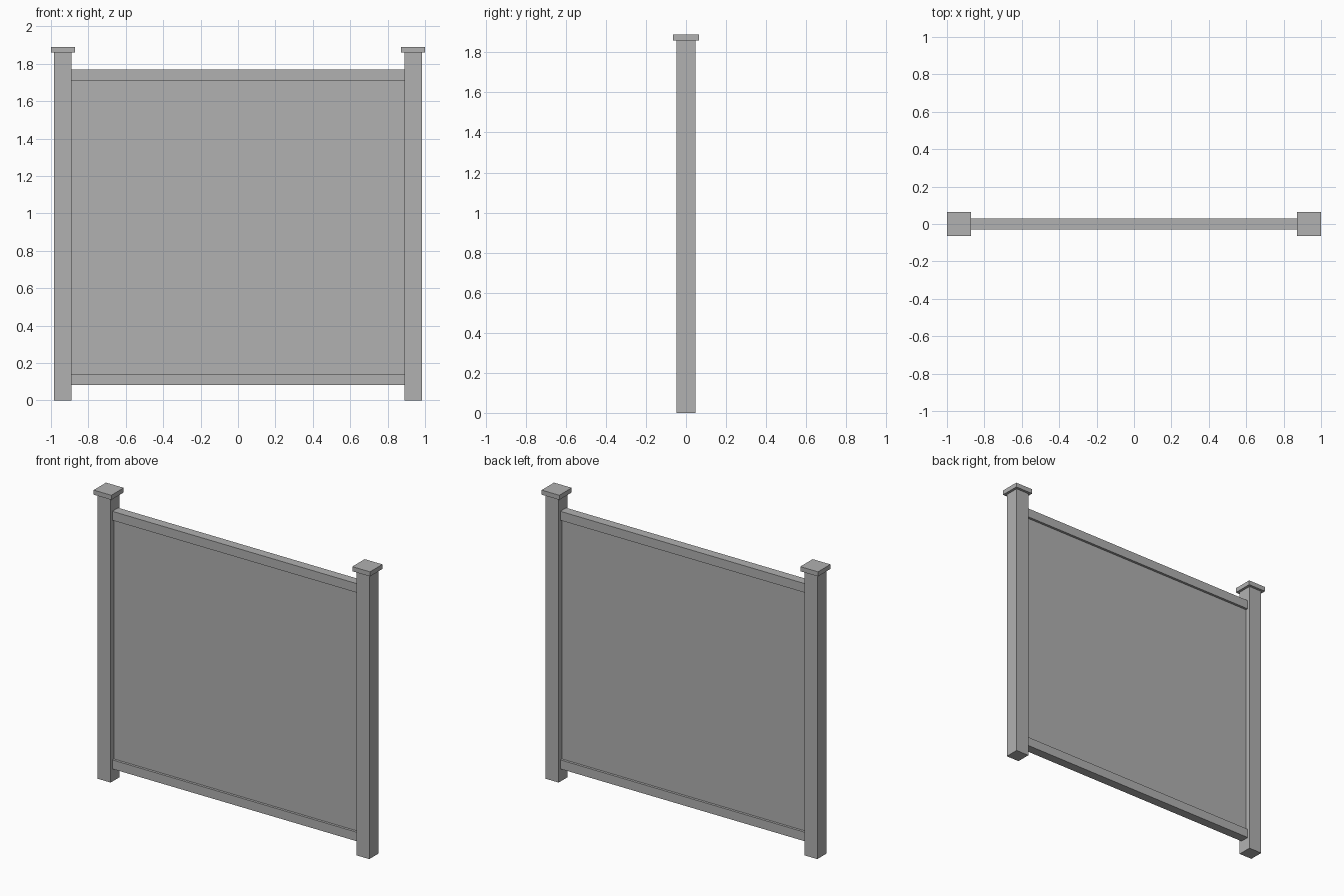
import bpy

cube = bpy.data.objects.get("Cube")
if cube:
    bpy.data.objects.remove(cube, do_unlink=True)

GREY = (0.44, 0.44, 0.44, 1)
mat = bpy.data.materials.new("light grey")
mat.use_nodes = True
mat.diffuse_color = GREY
mat.node_tree.nodes["Principled BSDF"].inputs["Base Color"].default_value = GREY


def box(name, x, width, depth, bottom, top):
    """Sharp-edged box centred on y = 0, between two heights."""
    bpy.ops.mesh.primitive_cube_add(size=1, location=(x, 0, (bottom + top) / 2))
    obj = bpy.context.object
    obj.name = name
    obj.scale = (width, depth, top - bottom)
    bpy.ops.object.transform_apply(location=False, rotation=False, scale=True)
    obj.data.materials.append(mat)
    return obj


POST_X = 0.936
POST_SIZE = 0.094
CAP_SIZE = 0.128
POST_TOP = 1.86
SPAN = 2 * POST_X - POST_SIZE  # clear width between the posts
RAIL_DEPTH = 0.06

# Square posts with flat overhanging caps
for side, sign in (("left", 1), ("right", -1)):
    box(side + "_post", sign * POST_X, POST_SIZE, POST_SIZE, 0, POST_TOP)
    box(side + "_post_cap", sign * POST_X, CAP_SIZE, CAP_SIZE, POST_TOP, 1.89)

# Rails spanning between the posts
box("bottom_rail", 0, SPAN, RAIL_DEPTH, 0.083, 0.142)
box("top_rail", 0, SPAN, RAIL_DEPTH, 1.709, 1.768)

# Thin infill panel held between the rails
box("infill_panel", 0, SPAN, 0.028, 0.142, 1.709)
